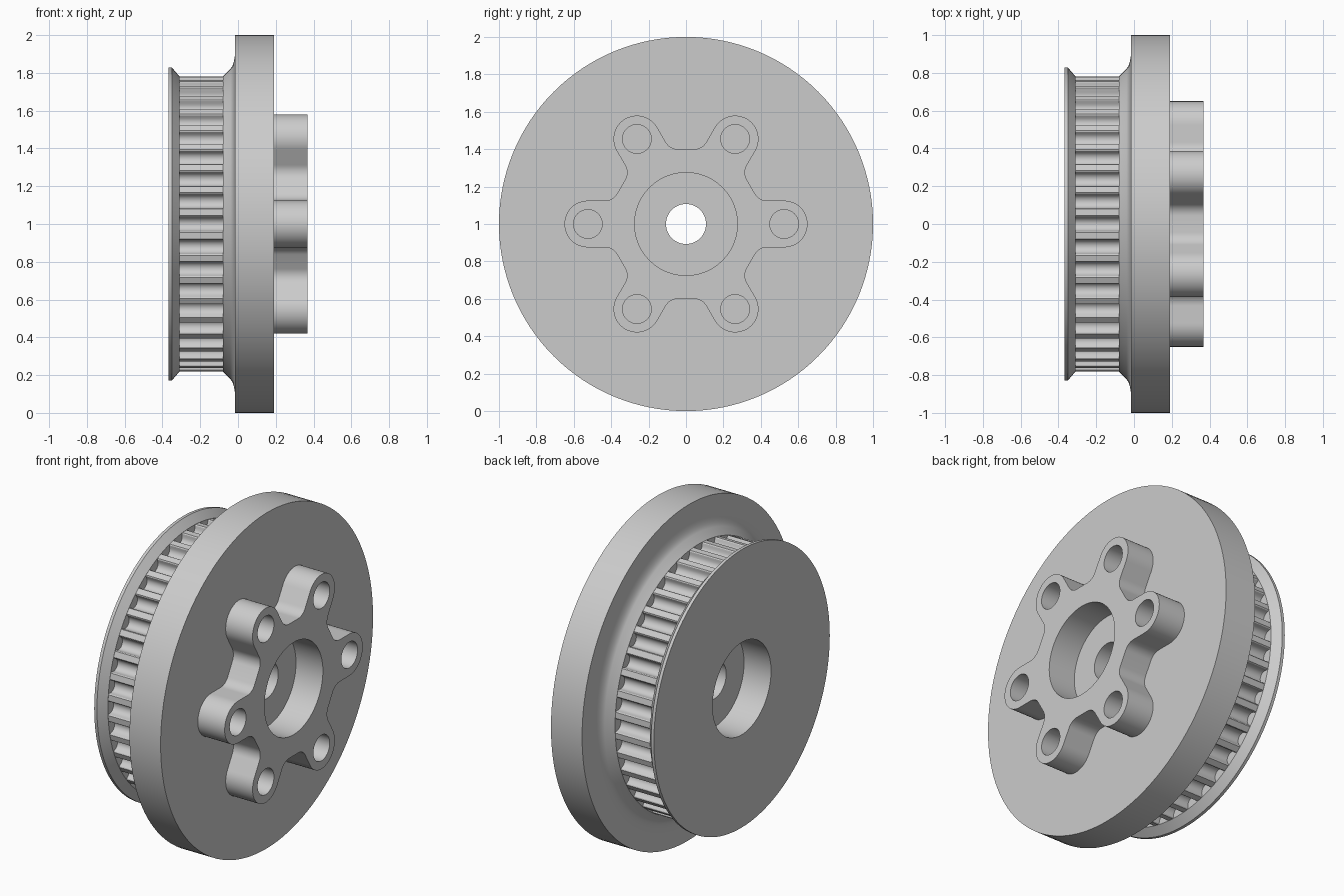
import bpy
import bmesh
from math import sin, cos, pi, radians, hypot, tan
from mathutils import Vector

if "Cube" in bpy.data.objects:
    bpy.data.objects.remove(bpy.data.objects["Cube"], do_unlink=True)

AXIS_Z = 1.0          # height of the rotation axis, which runs along x
TEETH = 40
RECESS, BORE, HOLE = 0.275, 0.107, 0.077

grey = bpy.data.materials.new("plain grey")
grey.use_nodes = True
grey.diffuse_color = (0.6, 0.6, 0.6, 1)
grey.node_tree.nodes["Principled BSDF"].inputs["Base Color"].default_value = (0.6, 0.6, 0.6, 1)


def finish(bm, name):
    """Shade smooth with sharp edges, then add the object to the scene."""
    bmesh.ops.recalc_face_normals(bm, faces=bm.faces)
    for f in bm.faces:
        f.smooth = True
    for e in bm.edges:
        e.smooth = e.calc_face_angle(0) < radians(30)
    mesh = bpy.data.meshes.new(name)
    bm.to_mesh(mesh)
    bm.free()
    mesh.materials.append(grey)
    obj = bpy.data.objects.new(name, mesh)
    obj.location.z = AXIS_Z
    bpy.context.collection.objects.link(obj)
    return obj


def lathe(name, profile, steps=128):
    """Turn a closed (x, radius) profile around the x axis."""
    bm = bmesh.new()
    vs = [bm.verts.new((x, 0, r)) for x, r in profile]
    edges = [bm.edges.new((v, vs[i - 1])) for i, v in enumerate(vs)]
    bmesh.ops.spin(bm, geom=vs + edges, cent=(0, 0, 0), axis=(1, 0, 0),
                   angle=2 * pi, steps=steps)
    bmesh.ops.remove_doubles(bm, verts=bm.verts, dist=1e-5)
    return finish(bm, name)


def arc(cx, cy, r, a0, a1, n):
    angles = [radians(a0 + (a1 - a0) * i / n) for i in range(n + 1)]
    return [(cx + r * cos(a), cy + r * sin(a)) for a in angles]


def circle(cx, cy, r, n=48):
    return arc(cx, cy, r, 0, 360, n)[:-1]


def repeat(points, count):
    """Repeat one sector of an outline around the axis."""
    out = []
    for k in range(count):
        a = 2 * pi * k / count
        out += [(u * cos(a) - v * sin(a), u * sin(a) + v * cos(a)) for u, v in points]
    return out


def prism(name, loops, x0, x1):
    """Extrude an outline with holes, drawn in (y, z), along x."""
    bm = bmesh.new()
    edges = []
    for loop in loops:
        vs = [bm.verts.new((x0, y, z)) for y, z in loop]
        edges += [bm.edges.new((v, vs[i - 1])) for i, v in enumerate(vs)]
    bmesh.ops.triangle_fill(bm, use_beauty=True, edges=edges, normal=(1, 0, 0))
    ext = bmesh.ops.extrude_face_region(bm, geom=bm.faces[:], use_keep_orig=True)
    top = [g for g in ext["geom"] if isinstance(g, bmesh.types.BMVert)]
    bmesh.ops.translate(bm, verts=top, vec=(x1 - x0, 0, 0))
    return finish(bm, name)


# Turned body: end flange, tooth core, blended shoulder, large disc and bores
p0, p1, p2 = Vector((-0.04, 0.822)), Vector((-0.015, 0.85)), Vector((-0.015, 0.93))
blend = [tuple(p0 * (1 - t) ** 2 + p1 * 2 * t * (1 - t) + p2 * t * t)
         for t in [i / 8 for i in range(9)]]
body = [(-0.19, BORE), (-0.19, RECESS), (-0.368, RECESS), (-0.368, 0.828),
        (-0.35, 0.828), (-0.31, 0.782), (-0.31, 0.72), (-0.08, 0.72),
        (-0.08, 0.782)] + blend + [(-0.015, 1), (0.19, 1), (0.19, BORE)]
lathe("pulley_body", body)

# Toothed belt ring with rounded grooves
R, W = 0.78, 0.037
groove = arc(R - 0.015, 0, W, 270, 90, 10)
land_edge = 0.044
sector = [(R, -land_edge), (R - 0.005, -W - 0.002)] + groove + \
         [(R - 0.005, W + 0.002), (R, land_edge)]
prism("belt_teeth", [repeat(sector, TEETH), circle(0, 0, 0.6, 64)], -0.313, -0.077)

# Six-lobed mounting boss: each lobe blends into flats between the lobes
LOBE_R, LOBE_AT, FLAT, FILLET = 0.125, 0.525, 0.4, 0.075
corner_u = (FLAT - LOBE_R * sin(pi / 6)) / cos(pi / 6)
fu, fv = corner_u + FILLET * tan(pi / 6), LOBE_R + FILLET
lobe = arc(fu, -fv, FILLET, 150, 90, 8) + \
    arc(LOBE_AT, 0, LOBE_R, -90, 90, 24) + \
    arc(fu, fv, FILLET, 270, 210, 8)
holes = [circle(LOBE_AT * cos(k * pi / 3), LOBE_AT * sin(k * pi / 3), HOLE, 32)
         for k in range(6)]
prism("mounting_boss", [repeat(lobe, 6), circle(0, 0, RECESS, 64)] + holes, 0.19, 0.367)
